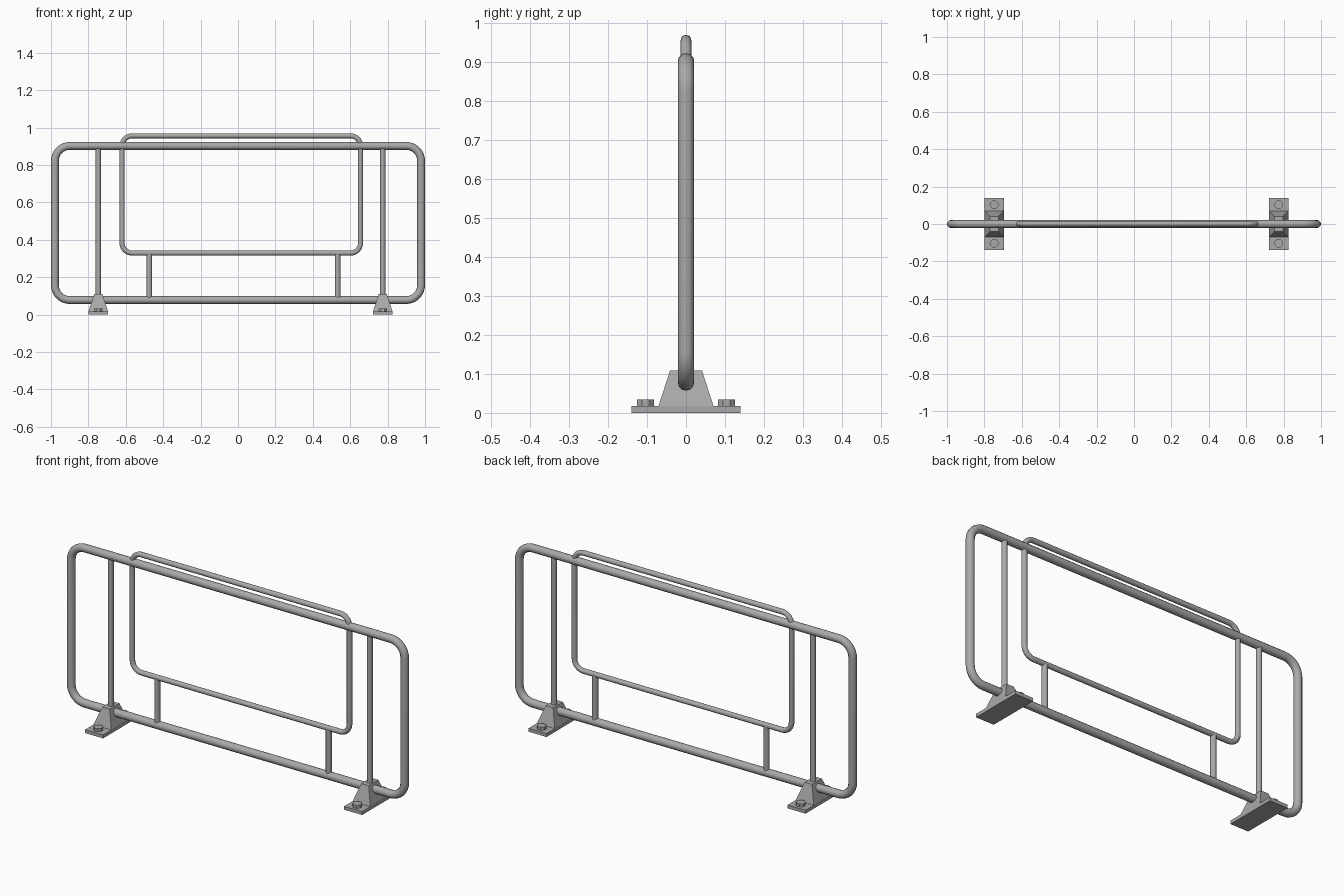
import bpy, bmesh
from math import sin, cos, pi

if "Cube" in bpy.data.objects:
    bpy.data.objects.remove(bpy.data.objects["Cube"])

# Dark grey steel
steel = bpy.data.materials.new("steel")
steel.diffuse_color = (0.4, 0.4, 0.4, 1)
steel.use_nodes = True
steel.node_tree.nodes["Principled BSDF"].inputs["Base Color"].default_value = steel.diffuse_color


def tube_loop(name, x0, x1, z0, z1, corner, radius):
    """Closed rounded-rectangle tube in the XZ plane (centreline sizes)."""
    pts = []
    centres = [(x1 - corner, z1 - corner), (x0 + corner, z1 - corner),
               (x0 + corner, z0 + corner), (x1 - corner, z0 + corner)]
    for q, (cx, cz) in enumerate(centres):
        for i in range(9):
            a = (q + i / 8) * pi / 2
            pts.append((cx + corner * cos(a), 0, cz + corner * sin(a)))
    cu = bpy.data.curves.new(name, 'CURVE')
    cu.dimensions = '3D'
    cu.bevel_depth = radius
    cu.bevel_resolution = 4
    sp = cu.splines.new('POLY')
    sp.points.add(len(pts) - 1)
    for p, co in zip(sp.points, pts):
        p.co = (*co, 1)
    sp.use_cyclic_u = True
    sp.use_smooth = True
    cu.materials.append(steel)
    ob = bpy.data.objects.new(name, cu)
    bpy.context.collection.objects.link(ob)
    bpy.ops.object.select_all(action='DESELECT')
    ob.select_set(True)
    bpy.context.view_layer.objects.active = ob
    bpy.ops.object.convert(target='MESH')


def cylinder(name, x, y, z0, z1, radius, sides, smooth=True):
    bpy.ops.mesh.primitive_cylinder_add(vertices=sides, radius=radius, depth=z1 - z0,
                                        location=(x, y, (z0 + z1) / 2),
                                        rotation=(0, 0, pi / sides))
    ob = bpy.context.object
    ob.name = name
    ob.data.materials.append(steel)
    if smooth:
        bpy.ops.object.shade_smooth_by_angle()


def tapered_block(name, x, z0, z1, bottom, top):
    """Box whose bottom and top have different half sizes."""
    bm = bmesh.new()
    bmesh.ops.create_cube(bm, size=2)
    for v in bm.verts:
        hx, hy = top if v.co.z > 0 else bottom
        v.co = (v.co.x * hx, v.co.y * hy, z1 if v.co.z > 0 else z0)
    me = bpy.data.meshes.new(name)
    bm.to_mesh(me)
    bm.free()
    me.materials.append(steel)
    ob = bpy.data.objects.new(name, me)
    ob.location.x = x
    bpy.context.collection.objects.link(ob)


# Main frame and the thinner inner loop rising above it
tube_loop("outer_frame", -0.979, 0.979, 0.078, 0.902, 0.08, 0.021)
tube_loop("inner_loop", -0.62, 0.655, 0.329, 0.956, 0.054, 0.0135)

# Short struts holding the inner loop
for side, x in (("left", -0.474), ("right", 0.533)):
    cylinder(f"{side}_strut", x, 0, 0.08, 0.33, 0.0145, 16)

# Posts and bolted feet
for side, x in (("left", -0.747), ("right", 0.774)):
    cylinder(f"{side}_post", x, 0, 0.08, 0.9, 0.0145, 16)
    tapered_block(f"{side}_foot_plate", x, 0, 0.018, (0.053, 0.14), (0.053, 0.14))
    tapered_block(f"{side}_foot_block", x, 0.016, 0.109, (0.053, 0.071), (0.022, 0.041))
    for end, y in (("front", -0.104), ("back", 0.104)):
        cylinder(f"{side}_{end}_bolt", x, y, 0.016, 0.034, 0.0235, 8)
